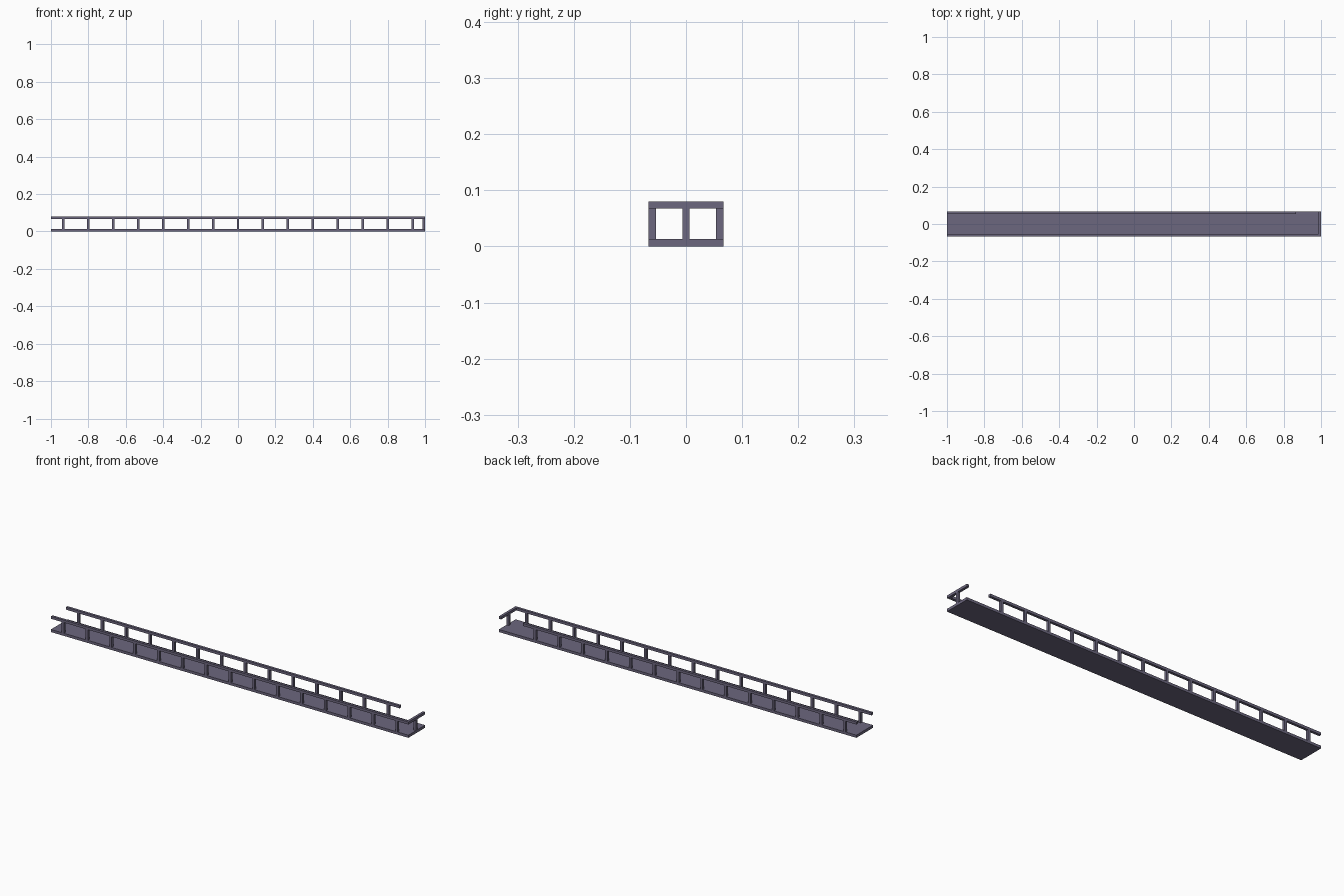
import bpy
import bmesh
from mathutils import Matrix, Vector

if "Cube" in bpy.data.objects:
    bpy.data.objects.remove(bpy.data.objects["Cube"])

LENGTH, WIDTH, HEIGHT = 2.0, 0.1333, 0.08
SLAB = 0.0133      # deck thickness
BAR = 0.0128       # rail and post thickness
PITCH = 2.0 / 15   # post spacing
HX, HY = LENGTH / 2, WIDTH / 2

paint = bpy.data.materials.new("slate_paint")
paint.diffuse_color = (0.15, 0.135, 0.21, 1)
paint.use_nodes = True
paint.node_tree.nodes["Principled BSDF"].inputs["Base Color"].default_value = paint.diffuse_color


def boxes(name, spans):
    """One object made of boxes, each given as (min corner, max corner)."""
    bm = bmesh.new()
    for lo, hi in spans:
        lo, hi = Vector(lo), Vector(hi)
        size = hi - lo
        bmesh.ops.create_cube(bm, size=1, matrix=Matrix.Translation((lo + hi) / 2)
                              @ Matrix.Diagonal((*size, 1)))
    mesh = bpy.data.meshes.new(name)
    bm.to_mesh(mesh)
    bm.free()
    mesh.materials.append(paint)
    obj = bpy.data.objects.new(name, mesh)
    bpy.context.collection.objects.link(obj)
    return obj


def post(x, y):
    h = BAR / 2
    return ((x - h, y - h, SLAB), (x + h, y + h, HEIGHT - BAR))


Z0 = HEIGHT - BAR
RAIL_Y = HY - BAR / 2

# Walkway deck
boxes("deck", [((-HX, -HY, 0), (HX, HY, SLAB))])

# Front railing runs the full length, up to the end rail
boxes("front_rail", [((-HX, -HY, Z0), (HX - BAR, -HY + BAR, HEIGHT))])
boxes("front_posts", [post(i * PITCH, -RAIL_Y) for i in range(-7, 8)])

# Back railing stops one bay short, leaving an opening
boxes("back_rail", [((-HX, HY - BAR, Z0), (HX - PITCH, HY, HEIGHT))])
boxes("back_posts", [post(i * PITCH, RAIL_Y) for i in range(-7, 7)])

# Railing across the right end
boxes("end_rail", [((HX - BAR, -HY, Z0), (HX, HY, HEIGHT))])
boxes("end_post", [post(HX - BAR / 2, 0)])
